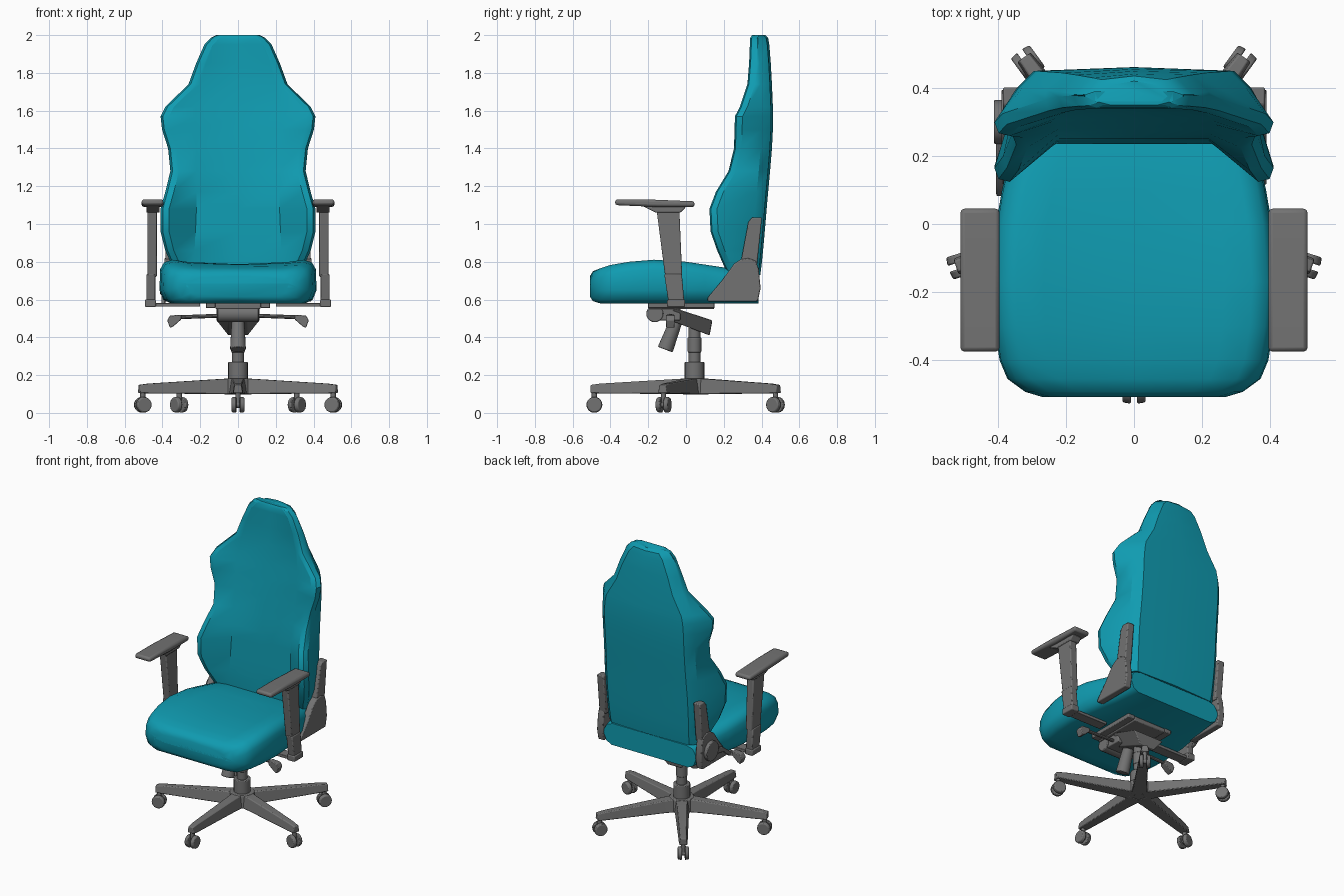
import bpy, bmesh, math
from mathutils import Vector


def material(name, rgb):
    m = bpy.data.materials.new(name)
    m.diffuse_color = (*rgb, 1)
    return m


TEAL = material("teal upholstery", (0.005, 0.33, 0.44))
GREY = material("grey plastic", (0.17, 0.17, 0.17))


def finish(name, bm, mat, bevel=0.0, angle=35):
    bmesh.ops.recalc_face_normals(bm, faces=bm.faces)
    me = bpy.data.meshes.new(name)
    bm.to_mesh(me)
    bm.free()
    me.materials.append(mat)
    ob = bpy.data.objects.new(name, me)
    bpy.context.collection.objects.link(ob)
    if bevel:
        b = ob.modifiers.new("bevel", 'BEVEL')
        b.width, b.segments, b.limit_method = bevel, 2, 'ANGLE'
    bpy.ops.object.select_all(action='DESELECT')
    ob.select_set(True)
    bpy.context.view_layer.objects.active = ob
    bpy.ops.object.shade_smooth_by_angle(angle=math.radians(angle))
    return ob


def loft(name, rings, mat, bevel=0.0, angle=35):
    bm = bmesh.new()
    vs = [[bm.verts.new(p) for p in r] for r in rings]
    n = len(vs[0])
    for a, b in zip(vs, vs[1:]):
        for i in range(n):
            bm.faces.new((a[i], a[(i + 1) % n], b[(i + 1) % n], b[i]))
    bm.faces.new(vs[0])
    bm.faces.new(vs[-1])
    return finish(name, bm, mat, bevel, angle)


def mirrored(half):
    """Close a half outline (first and last points on x = 0)."""
    return half + [(-x, y, z) for x, y, z in reversed(half[1:-1])]


def prism(name, yz, x0, x1, bevel=0.006):
    return loft(name, [[(x, y, z) for y, z in yz] for x in (x0, x1)], GREY, bevel)


def box(name, x0, x1, y0, y1, z0, z1, bevel=0.006):
    return prism(name, [(y0, z0), (y1, z0), (y1, z1), (y0, z1)], x0, x1, bevel)


def rod(name, p0, p1, r0, r1=None, n=20, bevel=0.005):
    p0, p1 = Vector(p0), Vector(p1)
    q = (p1 - p0).to_track_quat('Z', 'Y')
    ring = lambda p, r: [p + q @ Vector((r * math.cos(2 * math.pi * i / n),
                                         r * math.sin(2 * math.pi * i / n), 0)) for i in range(n)]
    return loft(name, [ring(p0, r0), ring(p1, r0 if r1 is None else r1)], GREY, bevel)


# Seat cushion: y, half width, centre top, edge top, bottom
seat = [(-.508, .27, .725, .715, .615), (-.493, .32, .75, .745, .592), (-.455, .372, .765, .765, .58),
        (-.40, .395, .775, .783, .58), (-.30, .41, .785, .80, .58), (-.17, .416, .787, .811, .58),
        (0, .405, .782, .80, .58), (.1, .388, .775, .785, .58), (.2, .366, .77, .77, .58),
        (.34, .35, .735, .735, .58), (.385, .345, .725, .725, .58)]
loft("seat", [mirrored([(0, y, b), (w - .06, y, b), (w - .02, y, b + .02), (w, y, b + .07),
                        (w - .004, y, e - .05), (w - .025, y, e - .014), (w - .07, y, e),
                        (w - .15, y, (c + e) / 2), (0, y, c)])
              for y, w, c, e, b in seat], TEAL, angle=45)

# Backrest: z, wing half width, wing front y, panel half width, panel y, back half width, back y
back = [(.73, .335, .225, .24, .235, .335, .388), (.78, .35, .20, .235, .235, .338, .395),
        (.86, .385, .165, .23, .235, .342, .403), (.96, .41, .13, .225, .24, .345, .412),
        (1.08, .41, .124, .22, .245, .345, .422), (1.17, .385, .158, .22, .25, .342, .43),
        (1.28, .358, .225, .22, .265, .34, .44), (1.40, .37, .254, .22, .28, .34, .45),
        (1.50, .402, .257, .225, .295, .34, .455), (1.57, .41, .259, .225, .305, .335, .456),
        (1.62, .385, .285, .225, .312, .325, .455), (1.74, .262, .325, .20, .328, .255, .45),
        (1.85, .222, .334, .17, .336, .215, .444), (1.95, .178, .338, .13, .339, .17, .436),
        (1.985, .145, .34, .11, .341, .14, .43), (2.0, .115, .35, .09, .35, .11, .415)]
loft("backrest", [mirrored([(0, yi, z), (wi, yi, z), (wt - .045, yt, z), (wt - .012, yt + .008, z),
                            (wt, yt + .04, z), (wb + .004, yb - .055, z), (wb - .045, yb - .006, z),
                            (0, yb + .005, z)])
                  for z, wt, yt, wi, yi, wb, yb in back], TEAL, angle=32)

for s, side in ((-1, "left"), (1, "right")):
    # Recliner brackets joining seat and backrest
    prism(side + "_recliner_cover", [(.115, .59), (.115, .61), (.19, .70), (.255, .79), (.29, .813), (.33, .82),
                                     (.37, .805), (.385, .76), (.395, .66), (.38, .59)], s * .345, s * .39)
    prism(side + "_recliner_bar", [(.285, .77), (.375, .77), (.402, 1.035), (.35, 1.035), (.33, 1.01)],
          s * .335, s * .385)
    # Armrest
    pad = [(-.375, 1.10), (-.375, 1.13), (-.20, 1.13), (.045, 1.12), (.045, 1.09), (-.15, 1.09)]
    prism(side + "_arm_pad", pad, s * .395, s * .51, .012)
    prism(side + "_arm_head", [(-.24, 1.10), (0, 1.09), (-.03, 1.06), (-.16, 1.06)], s * .415, s * .485)
    prism(side + "_arm_post", [(-.155, 1.07), (-.035, 1.07), (-.02, .72), (-.11, .72)], s * .43, s * .48)
    prism(side + "_arm_sleeve", [(-.115, .735), (-.022, .735), (-.01, .60), (-.02, .565), (-.09, .565)],
          s * .438, s * .485)
    box(side + "_arm_foot", s * .435, s * .492, -.10, -.005, .56, .60)
    box(side + "_arm_bracket", s * .20, s * .47, -.09, -.02, .562, .582, .003)
    box(side + "_seat_rail", s * .12, s * .17, -.2, .15, .555, .585, .004)
    # Adjustment lever with drooping paddle
    rod(side + "_lever", (s * .08, -.08, .515), (s * .35, -.08, .505), .011, n=10, bevel=0)
    loft(side + "_lever_paddle",
         [[(s * x, y, z) for x, z in ((.30, .495), (.30, .52), (.36, .515), (.375, .49), (.36, .45), (.34, .46))]
          for y in (-.105, -.06)], GREY, .004)

# Recline pivot and handle on the left side
rod("recliner_knob", (-.37, .30, .69), (-.412, .30, .69), .065)
prism("recliner_handle", [(.27, .70), (.18, .67), (.11, .62), (.08, .575), (.11, .585), (.17, .635), (.27, .655)],
      -.385, -.405, .004)

# Tilt mechanism under the seat
box("mechanism_plate", -.12, .12, -.2, .15, .55, .58)
tilt = [(-.11, .50), (-.06, .555), (.14, .49), (.125, .41)]
loft("tilt_housing", [[(x * (1 if i in (1, 2) else .45), y, z) for i, (y, z) in enumerate(tilt)]
                      for x in (-.115, .115)], GREY, .006)
rod("tilt_pivot", (-.11, -.165, .525), (.11, -.165, .525), .045)
box("pivot_block", -.10, .10, -.165, -.03, .49, .56)
rod("tension_knob", (0, -.055, .48), (0, -.11, .335), .034, .042)

# Gas lift
CY = .045
rod("gas_piston", (0, CY, .25), (0, CY, .45), .032)
rod("gas_collar", (0, CY, .32), (0, CY, .40), .036)
rod("gas_cylinder", (0, CY, .12), (0, CY, .27), .052)
rod("base_hub", (0, CY, .10), (0, CY, .183), .085, .075)

# Five-star base with twin-wheel casters
for k in range(5):
    a = math.radians(-90 + 72 * k)
    d, t = Vector((math.cos(a), math.sin(a), 0)), Vector((-math.sin(a), math.cos(a), 0))
    c = Vector((0, CY, 0))

    def section(r, wb, wt, z0, z1):
        return [c + d * r + t * u + Vector((0, 0, z)) for u, z in ((-wb, z0), (wb, z0), (wt, z1), (-wt, z1))]

    loft("base_leg_%d" % k, [section(.03, .05, .036, .098, .182), section(.12, .042, .03, .10, .178),
                             section(.50, .028, .02, .103, .155), section(.55, .025, .017, .105, .148)], GREY, .005)
    p = c + d * .53
    z = Vector((0, 0, .043))
    rod("caster_stem_%d" % k, p + z, p + Vector((0, 0, .115)), .014, n=12, bevel=0)
    rod("caster_axle_%d" % k, p + z - t * .02, p + z + t * .02, .016, n=12, bevel=0)
    for s in (-1, 1):
        rod("caster_wheel_%d_%s" % (k, "ab"[s > 0]), p + z + t * s * .009, p + z + t * s * .034, .043, .039)
